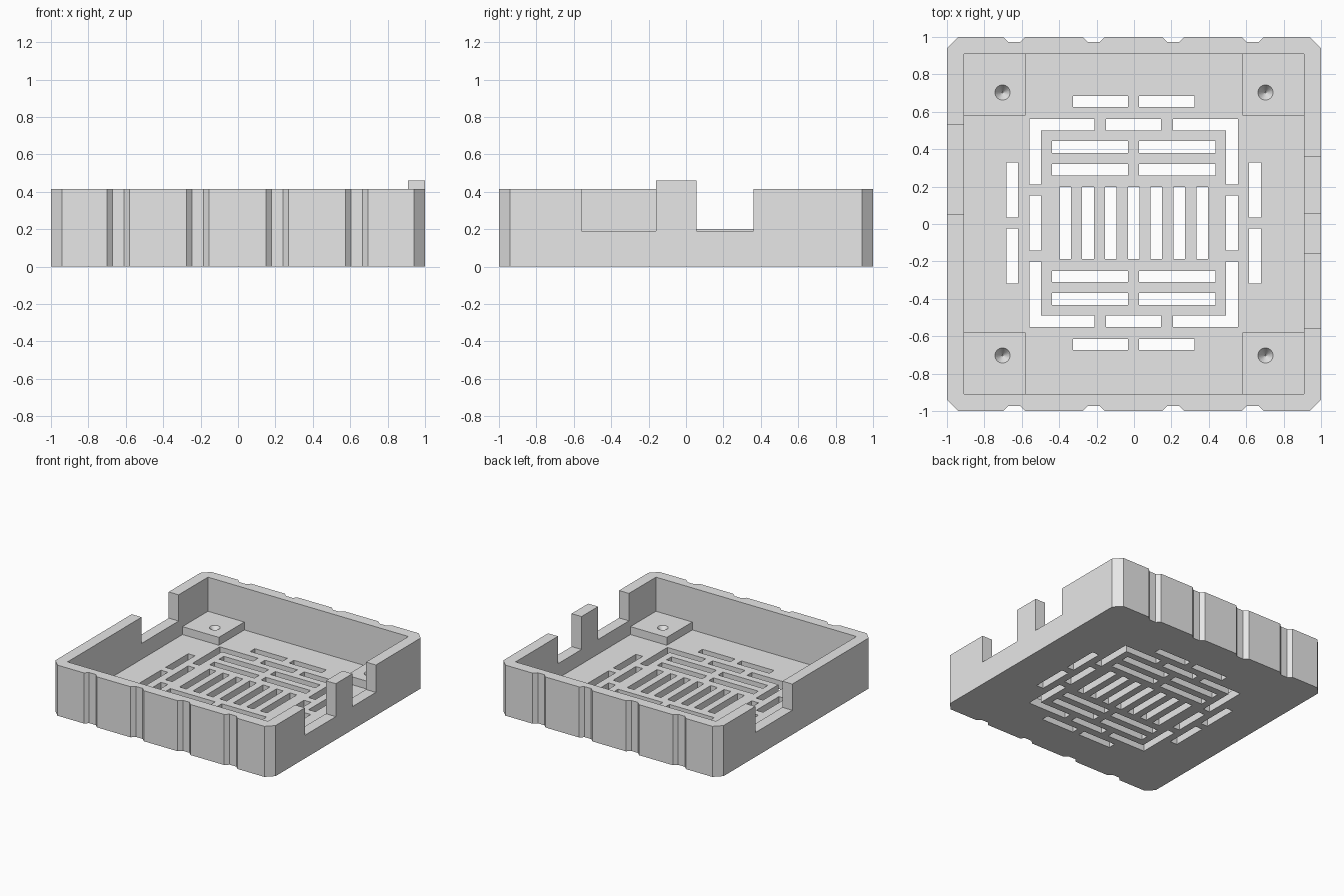
import bpy, bmesh, math
from mathutils import Matrix

if "Cube" in bpy.data.objects:
    bpy.data.objects.remove(bpy.data.objects["Cube"], do_unlink=True)

grey = bpy.data.materials.new("light_grey")
grey.use_nodes = True
grey.diffuse_color = (0.8, 0.8, 0.8, 1)
grey.node_tree.nodes["Principled BSDF"].inputs["Base Color"].default_value = (0.8, 0.8, 0.8, 1)

WALL_TOP, FLOOR_TOP, PAD_TOP, INNER = 0.415, 0.07, 0.135, 0.91


def add_prism(bm, points, z0, z1):
    """Extrude a plan outline between two heights."""
    face = bm.faces.new([bm.verts.new((x, y, z0)) for x, y in points])
    top = bmesh.ops.extrude_face_region(bm, geom=[face])["geom"]
    bmesh.ops.translate(bm, vec=(0, 0, z1 - z0),
                        verts=[v for v in top if isinstance(v, bmesh.types.BMVert)])


def rect(x0, x1, y0, y1):
    return [(x0, y0), (x1, y0), (x1, y1), (x0, y1)]


def make(name, bm):
    bmesh.ops.recalc_face_normals(bm, faces=bm.faces)
    mesh = bpy.data.meshes.new(name)
    bm.to_mesh(mesh)
    bm.free()
    mesh.materials.append(grey)
    obj = bpy.data.objects.new(name, mesh)
    bpy.context.scene.collection.objects.link(obj)
    return obj


def prism(name, points, z0, z1):
    bm = bmesh.new()
    add_prism(bm, points, z0, z1)
    return make(name, bm)


def cut(target, cutter):
    cutter.hide_render = True
    mod = target.modifiers.new("cut", "BOOLEAN")
    mod.operation, mod.solver, mod.object = "DIFFERENCE", "EXACT", cutter
    bpy.context.view_layer.objects.active = target
    bpy.ops.object.modifier_apply(modifier=mod.name)
    bpy.data.objects.remove(cutter, do_unlink=True)


# Tray outline: chamfered corners, four shallow grooves on front and back
front = [(-0.94, -1)]
for c in (-0.64, -0.215, 0.21, 0.635):
    front += [(c - 0.06, -1), (c - 0.03, -0.972), (c + 0.03, -0.972), (c + 0.06, -1)]
front.append((0.94, -1))
back = [(x, -y) for x, y in reversed(front)]
outline = front + [(1, -0.94), (1, 0.94)] + back + [(-1, 0.94), (-1, -0.94)]
tray = prism("tray", outline, 0, WALL_TOP)

# Hollow interior and openings in the side walls
cut(tray, prism("interior", rect(-INNER, INNER, -INNER, INNER), FLOOR_TOP, 1))
cut(tray, prism("right_opening", rect(0.8, 1.1, -0.56, 0.36), 0.19, 1))
cut(tray, prism("left_opening", rect(-1.1, -0.8, 0.05, 0.53), 0.2, 1))

# Vent slots: one quadrant mirrored, plus the central bars
slots = bmesh.new()
CX, CY = -0.002, 0.005


def slot(points):
    add_prism(slots, [(x + CX, y + CY) for x, y in points], -0.1, 0.2)


for sx in (-1, 1):
    for sy in (-1, 1):
        quadrant = [
            [(0.21, 0.495), (0.495, 0.495), (0.495, 0.205), (0.557, 0.205),
             (0.557, 0.557), (0.21, 0.557)],
            rect(0.03, 0.437, 0.375, 0.438),
            rect(0.03, 0.437, 0.255, 0.315),
            rect(0.03, 0.325, 0.62, 0.68),
            rect(0.618, 0.68, 0.03, 0.323),
        ]
        for shape in quadrant:
            slot([(x * sx, y * sy) for x, y in shape])
    side = sorted((sx * 0.495, sx * 0.557))
    slot(rect(*side, -0.147, 0.147))
    slot(rect(-0.147, 0.147, *side))
for i in range(-3, 4):
    slot(rect(i * 0.122 - 0.031, i * 0.122 + 0.031, -0.193, 0.193))
cut(tray, make("slot_cutter", slots))

# Raised tab standing between the two right-hand notches
prism("wall_tab", rect(INNER, 1, -0.16, 0.055), 0.19, 0.46)

# Corner pads with conical screw sockets
for sx, x_name in ((-1, "right"), (1, "left")):
    for sy, y_name in ((-1, "front"), (1, "back")):
        xs = sorted((sx * 0.58, sx * INNER))
        ys = sorted((sy * 0.58, sy * INNER))
        pad = prism(f"{y_name}_{x_name}_pad", rect(*xs, *ys), FLOOR_TOP, PAD_TOP)
        cone = bmesh.new()
        bmesh.ops.create_cone(cone, cap_ends=True, segments=24, radius1=0, radius2=0.042,
                              depth=0.06,
                              matrix=Matrix.Translation((sx * 0.703, sy * 0.703, PAD_TOP - 0.028)))
        bmesh.ops.remove_doubles(cone, verts=cone.verts, dist=0.0001)
        cut(pad, make("socket_cutter", cone))
